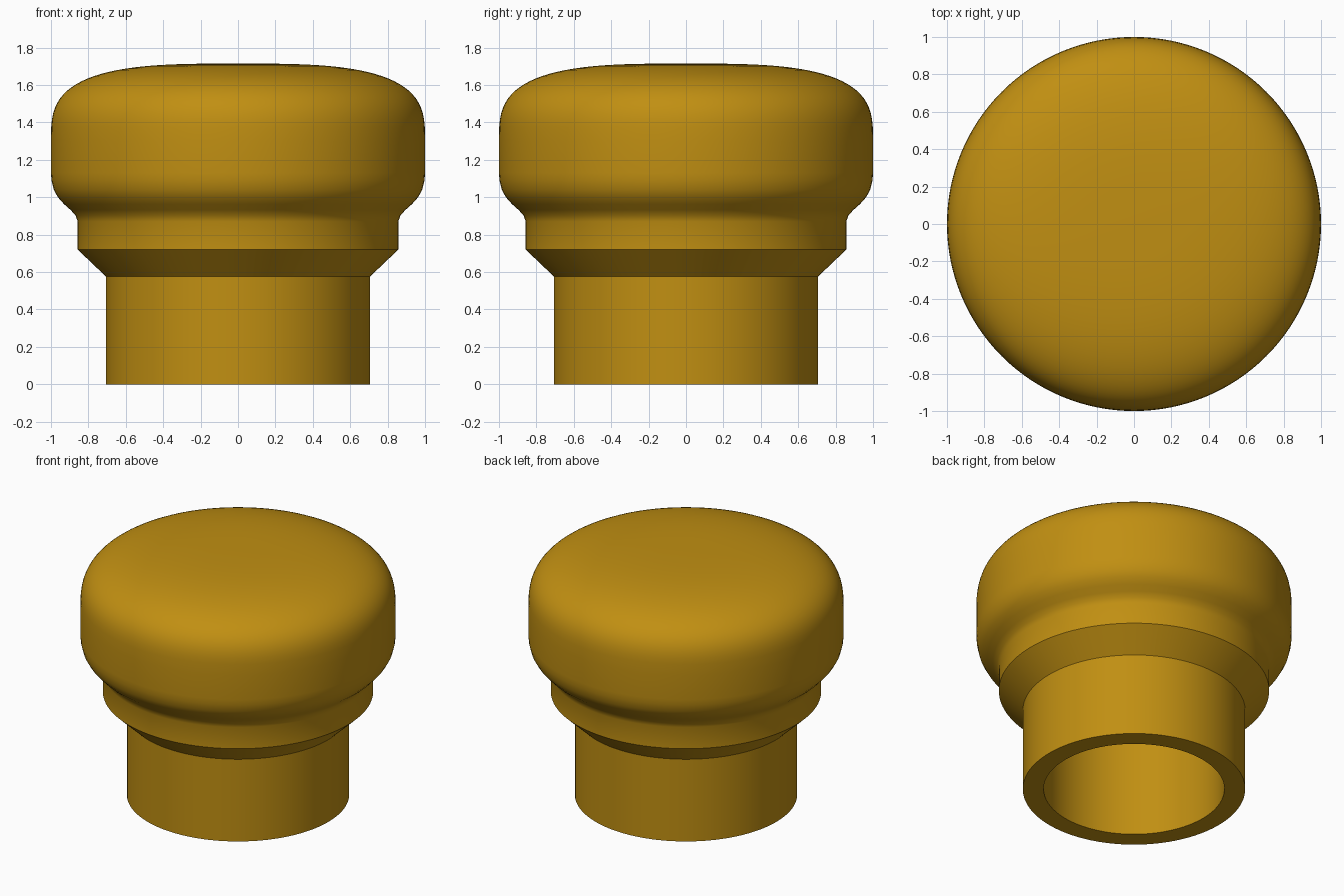
import bpy, bmesh, math

if "Cube" in bpy.data.objects:
    bpy.data.objects.remove(bpy.data.objects["Cube"])

SEGMENTS = 128

gold = bpy.data.materials.new("dark gold")
gold.diffuse_color = (0.53, 0.275, 0.006, 1)
gold.use_nodes = True
gold.node_tree.nodes["Principled BSDF"].inputs["Base Color"].default_value = gold.diffuse_color

# Domed crown: superellipse quarter from the centre out to the side wall
N = 3.2
crown = []
for i in range(25):
    t = math.pi / 2 * i / 24
    crown.append((math.sin(t) ** (2 / N), 1.3 + 0.415 * max(math.cos(t), 0) ** (2 / N)))

# Rounded underside of the head, flowing in to the collar
underside = [(1.0, 1.13), (0.997, 1.09), (0.985, 1.04), (0.963, 1.0), (0.93, 0.963),
             (0.895, 0.932), (0.868, 0.902), (0.857, 0.87)]
# Collar, chamfer, neck and blind bore
neck = [(0.857, 0.72), (0.705, 0.575), (0.705, 0.0)]
bore = [(0.573, 0.0), (0.573, 1.2), (0.0, 1.2)]


def lathe(name, profile):
    bm = bmesh.new()
    verts = [bm.verts.new((r, 0, z)) for r, z in profile]
    edges = [bm.edges.new(pair) for pair in zip(verts, verts[1:])]
    bmesh.ops.spin(bm, geom=verts + edges, cent=(0, 0, 0), axis=(0, 0, 1),
                   angle=math.tau, steps=SEGMENTS, use_duplicate=False)
    bmesh.ops.remove_doubles(bm, verts=bm.verts, dist=0.0001)
    bmesh.ops.recalc_face_normals(bm, faces=bm.faces)
    mesh = bpy.data.meshes.new(name)
    bm.to_mesh(mesh)
    bm.free()
    mesh.materials.append(gold)
    obj = bpy.data.objects.new(name, mesh)
    bpy.context.collection.objects.link(obj)
    bpy.context.view_layer.objects.active = obj
    obj.select_set(True)
    bpy.ops.object.shade_smooth_by_angle(angle=math.radians(30))
    obj.select_set(False)
    return obj


lathe("stopper_cap", crown + underside + neck + bore)
